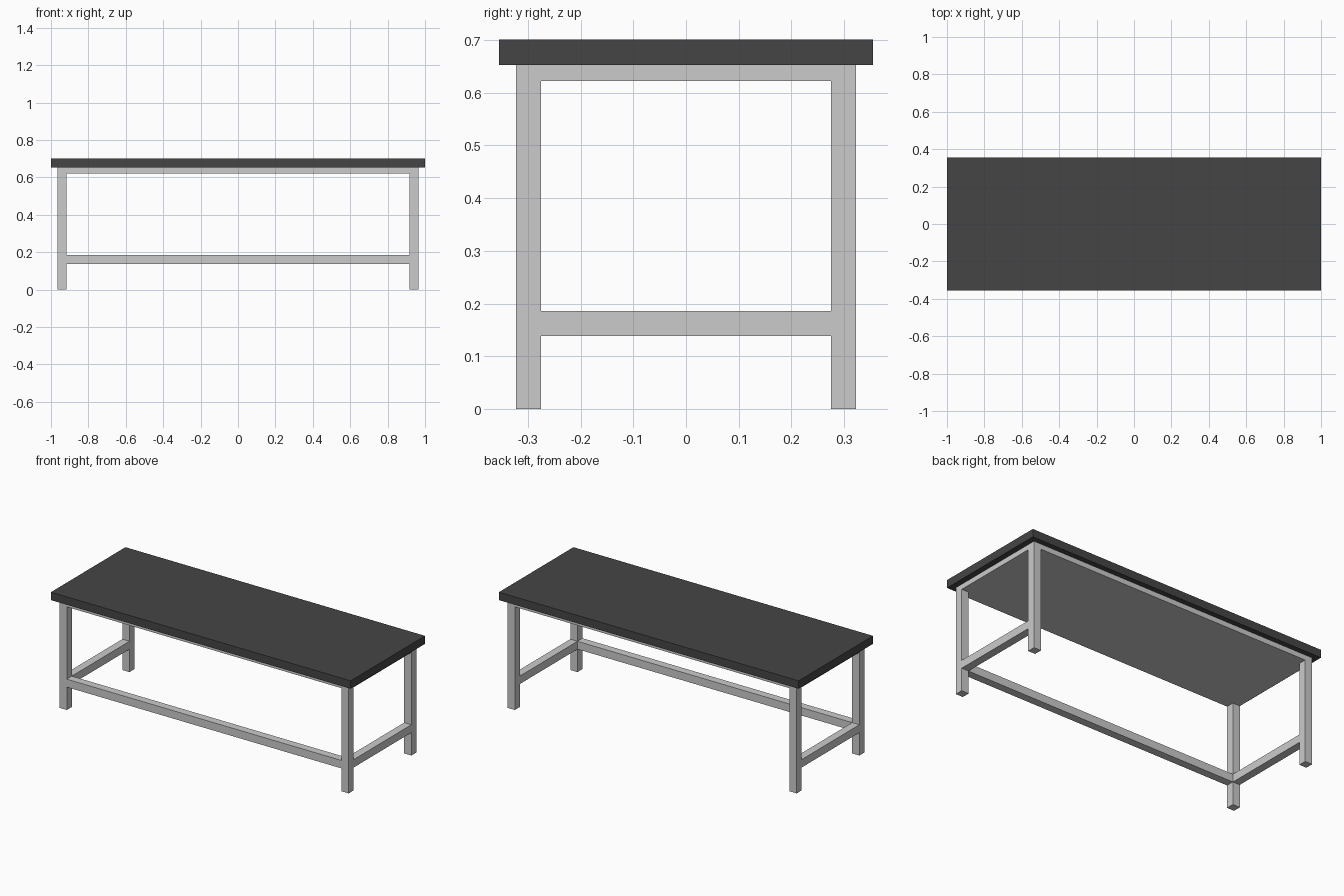
import bpy

if "Cube" in bpy.data.objects:
    bpy.data.objects.remove(bpy.data.objects["Cube"])

dark = bpy.data.materials.new("dark_top")
dark.diffuse_color = (0.06, 0.06, 0.06, 1)
dark.use_nodes = True
dark.node_tree.nodes["Principled BSDF"].inputs["Base Color"].default_value = dark.diffuse_color


def box(name, x, y, z):
    """Box from (min, max) ranges along each axis."""
    bpy.ops.mesh.primitive_cube_add(size=1, location=[(a + b) / 2 for a, b in (x, y, z)])
    ob = bpy.context.object
    ob.name = name
    ob.scale = [b - a for a, b in (x, y, z)]
    bpy.ops.object.transform_apply(location=False, rotation=False, scale=True)
    return ob


def side(s, inner, outer):
    """Range on the negative or positive side of an axis."""
    return tuple(sorted((s * inner, s * outer)))


XI, XO = 0.917, 0.965    # leg inner and outer x
YI, YO = 0.275, 0.323    # leg inner and outer y
RAIL_Z = (0.138, 0.186)

# Table top
top = box("table_top", (-1, 1), (-0.355, 0.355), (0.653, 0.701))
top.data.materials.append(dark)

# Solid panel under the top
box("under_panel", (-XO, XO), (-YO, YO), (0.622, 0.653))

# Legs and short side stretchers
for sx, xname in ((-1, "left"), (1, "right")):
    for sy, yname in ((-1, "front"), (1, "back")):
        box(f"{yname}_{xname}_leg", side(sx, XI, XO), side(sy, YI, YO), (0, 0.622))
    box(f"{xname}_stretcher", side(sx, XI, XO), (-YI, YI), RAIL_Z)

# Long stretcher, on the front only
box("front_stretcher", (-XI, XI), (-YO, -YI), RAIL_Z)
